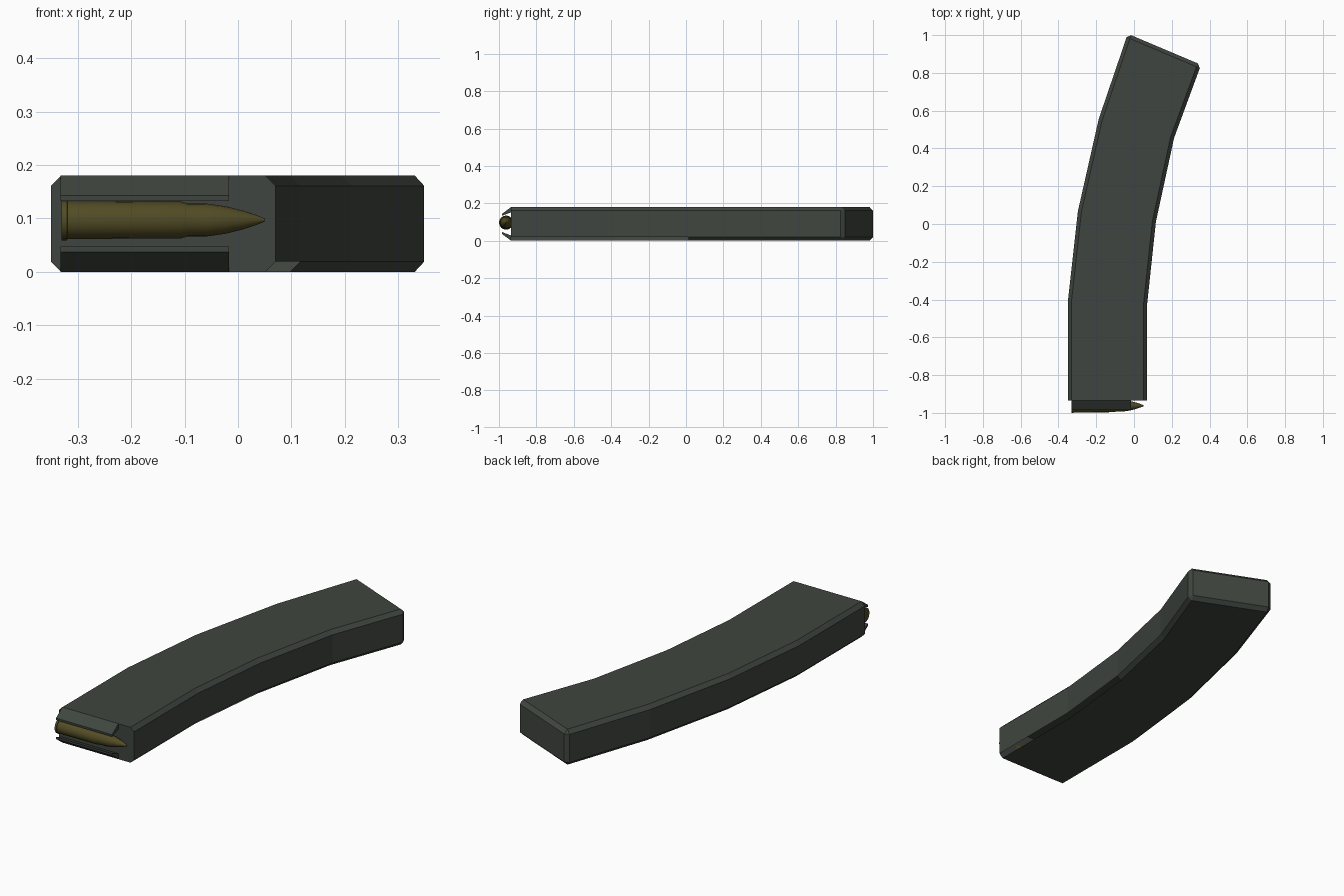
import bpy, bmesh, math
from mathutils import Vector

if "Cube" in bpy.data.objects:
    bpy.data.objects.remove(bpy.data.objects["Cube"])

H = 0.18          # body thickness
BEVEL = 0.019     # edge chamfer
FRONT = -0.935    # plane of the open end


def material(name, rgb):
    m = bpy.data.materials.new(name)
    m.diffuse_color = (*rgb, 1)
    m.use_nodes = True
    m.node_tree.nodes["Principled BSDF"].inputs["Base Color"].default_value = m.diffuse_color
    return m


steel = material("dark green grey", (0.050, 0.060, 0.050))
brass = material("dull brass", (0.085, 0.072, 0.018))


def finish(bm, name, mat):
    me = bpy.data.meshes.new(name)
    bm.to_mesh(me)
    bm.free()
    me.materials.append(mat)
    ob = bpy.data.objects.new(name, me)
    bpy.context.collection.objects.link(ob)
    return ob


def prism(points, offset):
    """Extrude a closed polygon of 3D points along an offset."""
    bm = bmesh.new()
    face = bm.faces.new([bm.verts.new(p) for p in points])
    ext = bmesh.ops.extrude_face_region(bm, geom=[face], use_keep_orig=True)
    verts = [g for g in ext["geom"] if isinstance(g, bmesh.types.BMVert)]
    bmesh.ops.translate(bm, verts=verts, vec=offset)
    bmesh.ops.recalc_face_normals(bm, faces=bm.faces)
    return bm


# Curved body: four straight segments, chamfered everywhere but the open end
left = [(-0.35, FRONT), (-0.35, -0.41), (-0.297, 0.068), (-0.187, 0.555), (-0.033, 1.007)]
right = [(0.07, FRONT), (0.07, -0.42), (0.116, 0.012), (0.212, 0.455), (0.355, 0.843)]
bm = bmesh.new()
rings = []
for (lx, ly), (rx, ry) in zip(left, right):
    rings.append([bm.verts.new(p) for p in
                  ((lx, ly, 0), (rx, ry, 0), (rx, ry, H), (lx, ly, H))])
for a, b in zip(rings, rings[1:]):
    for i in range(4):
        j = (i + 1) % 4
        bm.faces.new((a[i], a[j], b[j], b[i]))
bm.faces.new(rings[0])
bm.faces.new(rings[-1][::-1])
bmesh.ops.recalc_face_normals(bm, faces=bm.faces)
end = set(rings[-1])
sharp = []
for e in bm.edges:
    same_ring = any(set(e.verts) <= set(r) for r in rings)
    if not same_ring or set(e.verts) <= end:
        sharp.append(e)
bmesh.ops.bevel(bm, geom=sharp, offset=BEVEL, segments=1, affect='EDGES', profile=0.5)
# the lower right chamfer is open along the front half
bm.normal_update()
gap = [f for f in bm.faces
       if f.normal.x > 0.3 and f.normal.z < -0.3 and f.calc_center_median().y < 0]
bmesh.ops.delete(bm, geom=gap, context='FACES_ONLY')
finish(bm, "curved_body", steel)

# Feed lips, mirrored about mid thickness
lip = [(FRONT, H), (-0.985, 0.143), (-0.985, 0.133), (FRONT, 0.152)]
for name, flip in (("upper_lip", False), ("lower_lip", True)):
    pts = [(-0.332, y, H - z if flip else z) for y, z in lip]
    finish(prism(pts, Vector((0.315, 0, 0))), name, steel)

# Top round: lathe profile along x as (x, radius)
SIDES = 16
profile = [(-0.330, 0.038), (-0.320, 0.038), (-0.319, 0.0355), (-0.107, 0.0345),
           (-0.095, 0.031), (-0.06, 0.031), (-0.025, 0.026), (0.01, 0.0175),
           (0.035, 0.009), (0.05, 0.003)]
bm = bmesh.new()
rings = []
for x, r in profile:
    rings.append([bm.verts.new((x, -0.962 + r * math.cos(2 * math.pi * k / SIDES),
                                0.097 + r * math.sin(2 * math.pi * k / SIDES)))
                  for k in range(SIDES)])
for a, b in zip(rings, rings[1:]):
    for k in range(SIDES):
        j = (k + 1) % SIDES
        bm.faces.new((a[k], a[j], b[j], b[k]))
bm.faces.new(rings[0])
bm.faces.new(rings[-1])
bmesh.ops.recalc_face_normals(bm, faces=bm.faces)
ob = finish(bm, "top_round", brass)
bpy.context.view_layer.objects.active = ob
ob.select_set(True)
bpy.ops.object.shade_smooth_by_angle(angle=math.radians(30))
